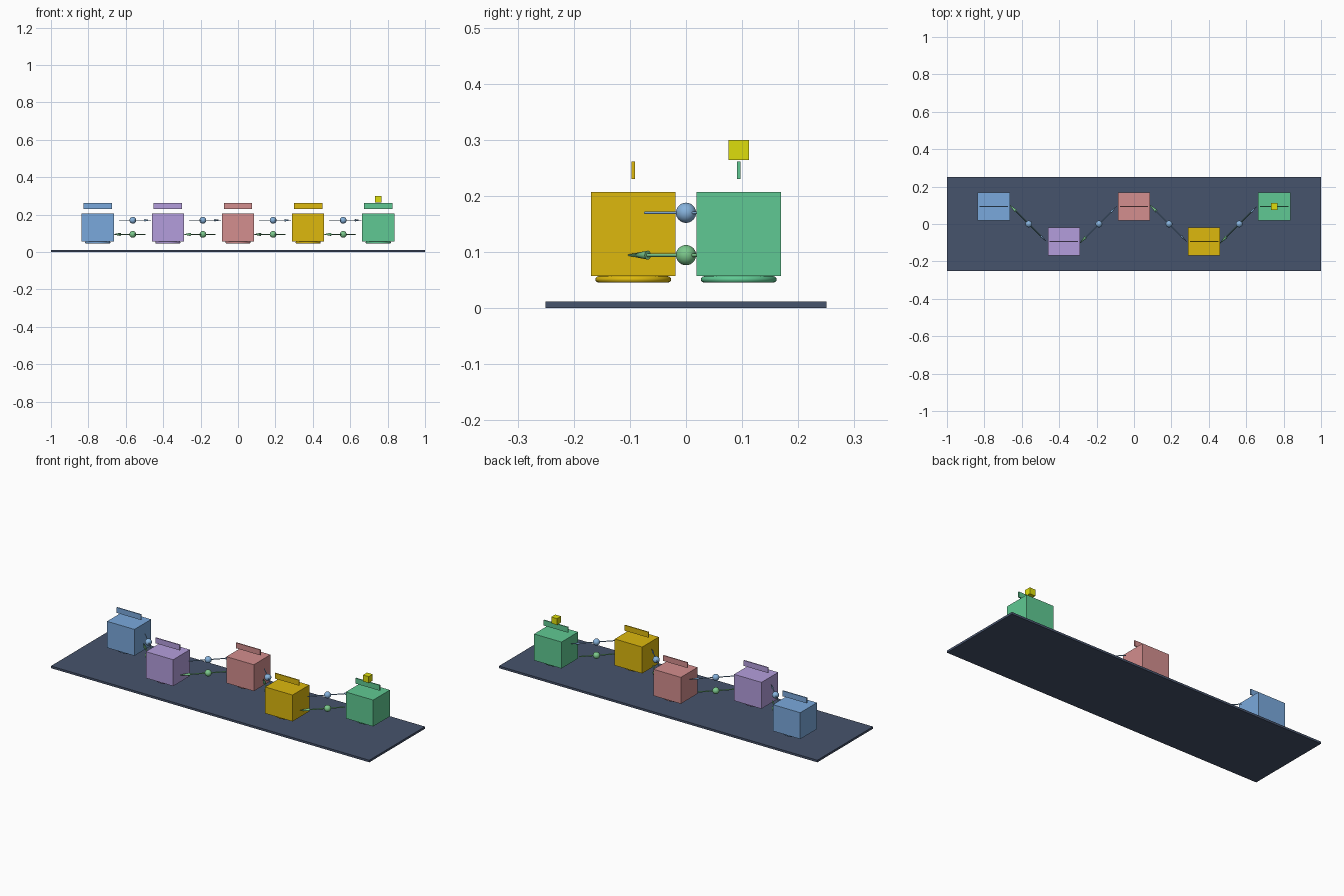
import bpy
from math import pi, sqrt
from mathutils import Vector

if "Cube" in bpy.data.objects:
    bpy.data.objects.remove(bpy.data.objects["Cube"])


def material(name, hex_code):
    def lin(c):
        return c / 12.92 if c <= 0.04045 else ((c + 0.055) / 1.055) ** 2.4
    m = bpy.data.materials.new(name)
    m.diffuse_color = [lin(int(hex_code[i:i + 2], 16) / 255) for i in (0, 2, 4)] + [1]
    m.use_nodes = True
    m.node_tree.nodes["Principled BSDF"].inputs["Base Color"].default_value = m.diffuse_color
    return m


def finish(name, mat, smooth=False):
    ob = bpy.context.object
    ob.name = name
    ob.data.materials.append(mat)
    if smooth:
        bpy.ops.object.shade_smooth_by_angle()
    return ob


def box(name, loc, size, mat):
    bpy.ops.mesh.primitive_cube_add(size=1, location=loc)
    bpy.context.object.scale = size
    bpy.ops.object.transform_apply(location=False, rotation=False)
    return finish(name, mat)


def rod(name, start, end, r1, r2, mat):
    a, b = Vector(start), Vector(end)
    d = b - a
    bpy.ops.mesh.primitive_cone_add(vertices=24, radius1=r1, radius2=r2, depth=d.length,
                                    location=(a + b) / 2,
                                    rotation=d.to_track_quat('Z', 'Y').to_euler())
    return finish(name, mat, True)


# Base plate
box("base_plate", (0, 0, 0.006), (2, 0.5, 0.012), material("slate", "46536C"))

# Stations: block, ring foot, floating sign
STEP, OFF = 0.375, 0.094
colours = ["7AA9DC", "B49EDC", "D38E8E", "DDB80D", "60C993"]
stations = []
for i, col in enumerate(colours):
    x, y = (i - 2) * STEP, OFF * (-1) ** i
    stations.append((x, y))
    mat = material(f"station_{i + 1}", col)
    box(f"block_{i + 1}", (x, y, 0.132), (0.172, 0.15, 0.15), mat)
    bpy.ops.mesh.primitive_torus_add(location=(x, y, 0.0513), major_radius=0.062,
                                     minor_radius=0.0056, major_segments=48, minor_segments=12)
    finish(f"ring_foot_{i + 1}", mat, True)
    box(f"sign_{i + 1}", (x, y, 0.2455), (0.152, 0.006, 0.031), mat)

# Marker cube above the last station
box("marker_cube", (*stations[-1], 0.282), (0.036, 0.036, 0.036), material("marker", "DEDE0C"))

# Links: an upper forward arrow and a lower return arrow, each with a bead
blue, green = material("forward", "86B2DC"), material("return", "7CC98C")
for i in range(4):
    mid = (i - 1.5) * STEP
    sy = 1 if stations[i + 1][1] > 0 else -1
    for label, z, way, mat, r, tail, neck, tip, head in (
            ("forward", 0.17, 1, blue, 0.0025, -0.073, 0.064, 0.097, 0.006),
            ("return", 0.0945, -1, green, 0.0033, -0.065, 0.068, 0.109, 0.008)):
        def at(t):
            return (mid + way * t, way * sy * t, z)
        bpy.ops.mesh.primitive_uv_sphere_add(segments=32, ring_count=16, radius=0.018,
                                             location=(mid, 0, z))
        finish(f"{label}_bead_{i + 1}", mat, True)
        rod(f"{label}_shaft_{i + 1}", at(tail), at(neck), r, r, mat)
        rod(f"{label}_arrowhead_{i + 1}", at(neck), at(tip), head, 0, mat)
